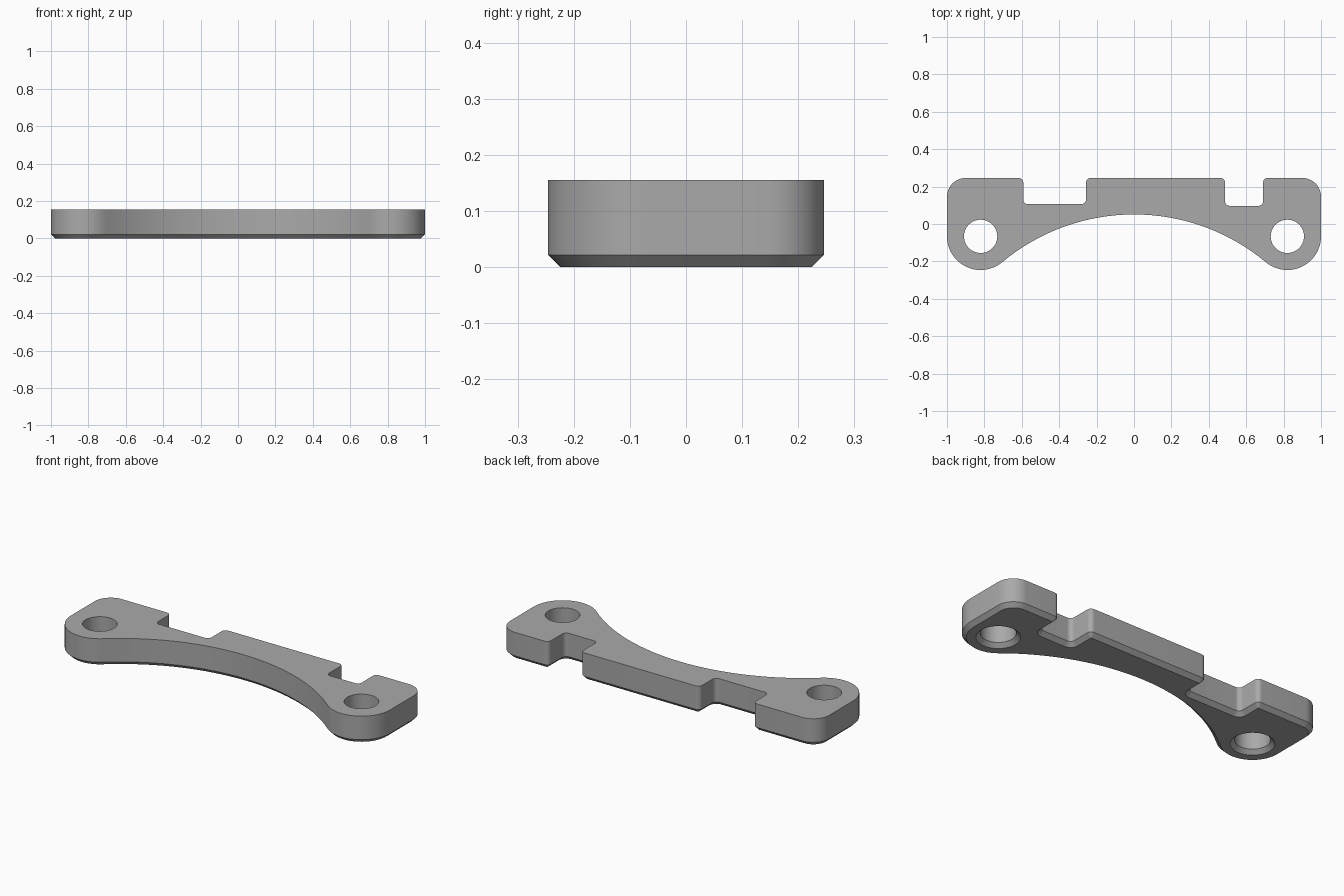
import bpy
import bmesh
from math import atan2, cos, sin, degrees, radians, ceil

if "Cube" in bpy.data.objects:
    bpy.data.objects.remove(bpy.data.objects["Cube"], do_unlink=True)

HEIGHT, CHAMFER = 0.155, 0.022
BACK, EAR_X, EAR_Y, EAR_R, HOLE_R = 0.246, 0.82, -0.066, 0.18, 0.089
CORNER, FILLET = 0.1, 0.025
APEX = 0.051

# Front arch, tangent to both round ears
rise = APEX - EAR_Y
arch_r = (EAR_X**2 + rise**2 - EAR_R**2) / (2 * (EAR_R + rise))
arch_y = APEX - arch_r
tangent = degrees(atan2(EAR_Y - arch_y, EAR_X))


def notch(left, right, floor):
    """Four filleted corners of a notch in the back edge, from +x to -x."""
    f = FILLET
    return [(right + f, BACK - f, f, 90, 180), (right - f, floor + f, -f, 180, 90),
            (left + f, floor + f, -f, 90, 0), (left - f, BACK - f, f, 0, 90)]


# Outline arcs: centre x, centre y, radius (negative is concave), normal angles
arcs = [(EAR_X, EAR_Y, EAR_R, tangent - 180, 0),
        (1 - CORNER, BACK - CORNER, CORNER, 0, 90)]
arcs += notch(0.487, 0.69, 0.097)
arcs += notch(-0.592, -0.257, 0.106)
arcs += [(CORNER - 1, BACK - CORNER, CORNER, 90, 180),
         (-EAR_X, EAR_Y, EAR_R, 180, 360 - tangent),
         (0, arch_y, -arch_r, -tangent, tangent - 180)]
holes = [[(x, EAR_Y, -HOLE_R, 360, 0)] for x in (-EAR_X, EAR_X)]


def trace(path, inset):
    """Points along the arcs, moved inward from the surface by inset."""
    points = []
    for cx, cy, r, start, end in path:
        steps = max(6, ceil(abs(end - start) / (2.5 if abs(r) > 0.5 else 6)))
        for i in range(steps + 1):
            a = radians(start + (end - start) * i / steps)
            p = (cx + (r - inset) * cos(a), cy + (r - inset) * sin(a))
            if not points or abs(p[0] - points[-1][0]) + abs(p[1] - points[-1][1]) > 1e-5:
                points.append(p)
    if abs(points[0][0] - points[-1][0]) + abs(points[0][1] - points[-1][1]) < 1e-5:
        points.pop()
    return points


# Walls and lower chamfer of the outline and the two holes
bm = bmesh.new()
bottom_edges, top_edges = [], []
for path in [arcs] + holes:
    rings = []
    for z, inset in ((0, CHAMFER), (CHAMFER, 0), (HEIGHT, 0)):
        rings.append([bm.verts.new((x, y, z)) for x, y in trace(path, inset)])
    n = len(rings[0])
    for low, high in zip(rings, rings[1:]):
        for i in range(n):
            j = (i + 1) % n
            bm.faces.new((low[i], low[j], high[j], high[i]))
    for ring, edges in ((rings[0], bottom_edges), (rings[2], top_edges)):
        edges += [bm.edges.get((ring[i], ring[(i + 1) % n])) for i in range(n)]

# Flat top and underside
bmesh.ops.triangle_fill(bm, edges=top_edges, use_beauty=True, normal=(0, 0, 1))
bmesh.ops.triangle_fill(bm, edges=bottom_edges, use_beauty=True, normal=(0, 0, -1))
bmesh.ops.recalc_face_normals(bm, faces=bm.faces[:])

mesh = bpy.data.meshes.new("mounting_bracket")
bm.to_mesh(mesh)
bm.free()
bracket = bpy.data.objects.new("mounting_bracket", mesh)
bpy.context.collection.objects.link(bracket)

# Plain grey finish
grey = bpy.data.materials.new("plain_grey")
grey.use_nodes = True
colour = (0.4, 0.4, 0.4, 1)
grey.diffuse_color = colour
grey.node_tree.nodes["Principled BSDF"].inputs["Base Color"].default_value = colour
mesh.materials.append(grey)

# Smooth curves with sharp rims
bpy.ops.object.select_all(action="DESELECT")
bracket.select_set(True)
bpy.context.view_layer.objects.active = bracket
bpy.ops.object.shade_smooth_by_angle(angle=radians(30))
